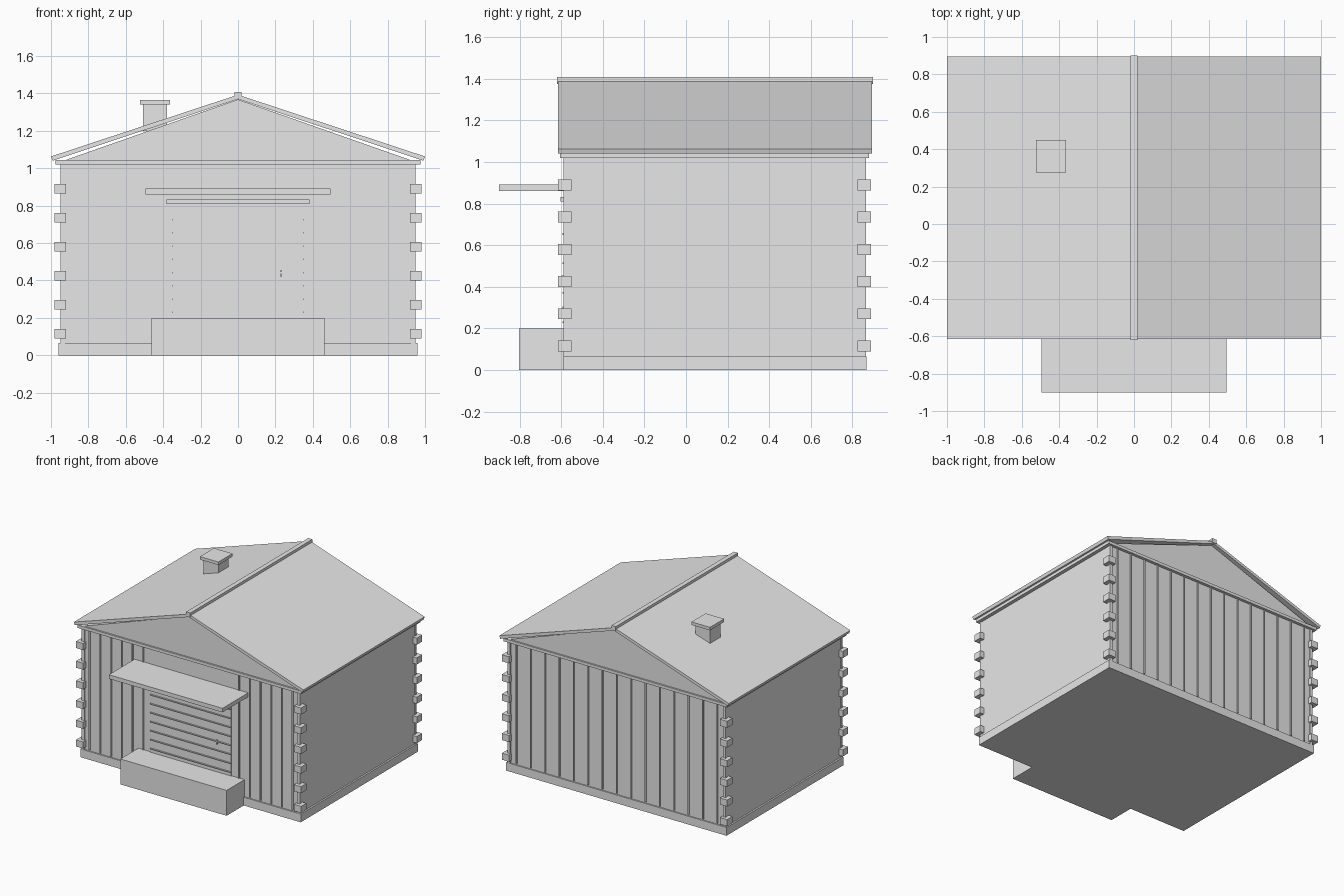
import bpy
import bmesh

cube = bpy.data.objects.get("Cube")
if cube:
    bpy.data.objects.remove(cube, do_unlink=True)

GREY = (0.8, 0.8, 0.8, 1)
grey = bpy.data.materials.new("plain grey")
grey.diffuse_color = GREY
grey.use_nodes = True
grey.node_tree.nodes["Principled BSDF"].inputs["Base Color"].default_value = GREY


def finish(name, bm):
    bmesh.ops.recalc_face_normals(bm, faces=bm.faces)
    mesh = bpy.data.meshes.new(name)
    bm.to_mesh(mesh)
    bm.free()
    mesh.materials.append(grey)
    obj = bpy.data.objects.new(name, mesh)
    bpy.context.collection.objects.link(obj)
    return obj


def add_box(bm, xs, ys, zs):
    verts = bmesh.ops.create_cube(bm, size=1)["verts"]
    for v in verts:
        for i, (lo, hi) in enumerate((xs, ys, zs)):
            v.co[i] = lo if v.co[i] < 0 else hi


def box(name, xs, ys, zs):
    bm = bmesh.new()
    add_box(bm, xs, ys, zs)
    return finish(name, bm)


def boxes(name, items):
    bm = bmesh.new()
    for item in items:
        add_box(bm, *item)
    return finish(name, bm)


def prism(name, profile, y0, y1):
    # Extrude an x-z profile along y
    bm = bmesh.new()
    face = bm.faces.new([bm.verts.new((x, y0, z)) for x, z in profile])
    ext = bmesh.ops.extrude_face_region(bm, geom=[face])["geom"]
    for v in ext:
        if isinstance(v, bmesh.types.BMVert):
            v.co.y = y1
    return finish(name, bm)


def span(centre, half):
    return (centre - half, centre + half)


FRONT, BACK = -0.58, 0.857

# Main body
box("foundation", (-0.96, 0.96), (-0.59, 0.867), (0, 0.065))
box("walls", (-0.947, 0.947), (FRONT, BACK), (0.065, 1.02))
box("eaves_beam", (-0.975, 0.975), (-0.605, 0.88), (1.02, 1.043))

# Vertical battens on front and back walls
front_x = [s * (0.417 + 0.0935 * i) for s in (-1, 1) for i in range(6)]
back_x = [-0.875 + 0.125 * i for i in range(15)]
boxes("front_battens", [(span(x, 0.005), (FRONT - 0.008, FRONT), (0.075, 1.02)) for x in front_x])
boxes("back_battens", [(span(x, 0.005), (BACK, BACK + 0.008), (0.075, 1.02)) for x in back_x])

# Corner trims and projecting log ends
boxes("corner_trims", [
    (span(sx * 0.938, 0.012), ys, (0.065, 1.02))
    for sx in (-1, 1) for ys in ((FRONT - 0.008, FRONT + 0.01), (BACK - 0.01, BACK + 0.008))])
boxes("log_ends", [
    (span(sx * 0.95, 0.031), span(y, 0.033), span(0.115 + 0.155 * i, 0.026))
    for sx in (-1, 1) for y in (-0.583, 0.857) for i in range(6)])

# Gable and roof
prism("gable", [(-0.925, 1.043), (0.925, 1.043), (0, 1.368)], -0.592, 0.867)
prism("roof", [(-0.992, 1.04), (0, 1.37), (0.992, 1.04),
               (1, 1.063), (0, 1.393), (-1, 1.063)], -0.615, 0.895)
box("ridge_cap", (-0.018, 0.018), (-0.62, 0.9), (1.375, 1.408))

# Roof vent
box("vent_stack", (-0.508, -0.38), (0.298, 0.427), (1.2, 1.345))
box("vent_cap", (-0.525, -0.363), (0.275, 0.45), (1.342, 1.366))

# Entrance
box("door", (-0.353, 0.35), (FRONT - 0.006, FRONT), (0.2, 0.795))
boxes("door_slats", [((-0.353, 0.35), (FRONT - 0.014, FRONT), span(0.23 + 0.0707 * i, 0.004))
                     for i in range(8)])
box("door_handle", span(0.23, 0.005), (FRONT - 0.018, FRONT), span(0.438, 0.016))
box("door_lintel", (-0.383, 0.383), (-0.604, FRONT), (0.81, 0.832))
box("canopy", (-0.495, 0.495), (-0.9, FRONT), (0.86, 0.892))
box("step", (-0.463, 0.463), (-0.803, FRONT), (0, 0.2))
